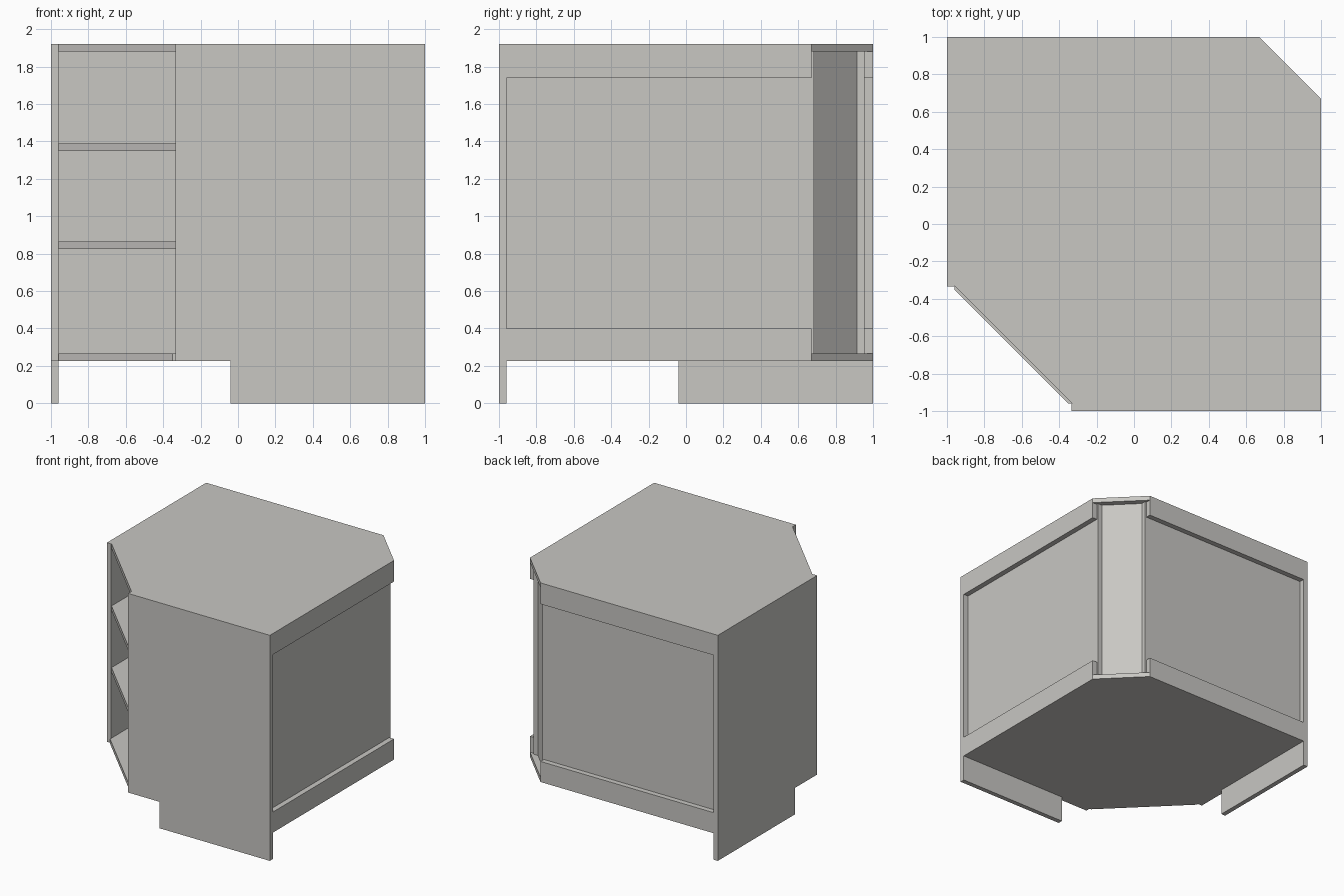
import bpy
import bmesh
from mathutils import Matrix, Vector

cube = bpy.data.objects.get("Cube")
if cube:
    bpy.data.objects.remove(cube, do_unlink=True)

grey = bpy.data.materials.new("warm_grey")
grey.use_nodes = True
colour = (0.58, 0.57, 0.545, 1)
grey.diffuse_color = colour
grey.node_tree.nodes["Principled BSDF"].inputs["Base Color"].default_value = colour

# Swaps x and y: the cabinet is symmetric about its diagonal
SWAP = Matrix(((0, 1, 0), (1, 0, 0), (0, 0, 1))).to_4x4()


def extrude(name, outline, offset, swap=False):
    """Solid made by sweeping a flat outline along an offset."""
    bm = bmesh.new()
    face = bm.faces.new([bm.verts.new(p) for p in outline])
    swept = bmesh.ops.extrude_face_region(bm, geom=[face])["geom"]
    moved = [v for v in swept if isinstance(v, bmesh.types.BMVert)]
    bmesh.ops.translate(bm, verts=moved, vec=Vector(offset))
    if swap:
        bm.transform(SWAP)
    bmesh.ops.recalc_face_normals(bm, faces=bm.faces)
    mesh = bpy.data.meshes.new(name)
    bm.to_mesh(mesh)
    bm.free()
    mesh.materials.append(grey)
    obj = bpy.data.objects.new(name, mesh)
    bpy.context.collection.objects.link(obj)


def board(name, z0, z1, outer, back_sum, front_sum):
    """Level board with a cut-off back corner and a diagonal front edge."""
    inner = -0.96
    half = [(outer, inner), (outer, back_sum - outer)]
    plan = half + [(y, x) for x, y in reversed(half)]
    # Front ends stay at the edges of the two side panels
    plan += [(inner, front_sum - inner), (front_sum - inner, inner)]
    extrude(name, [(x, y, z0) for x, y in plan], (0, 0, z1 - z0))


def block(name, x, y, z, swap=False):
    outline = [(x[0], y[0], z[0]), (x[1], y[0], z[0]),
               (x[1], y[1], z[0]), (x[0], y[1], z[0])]
    extrude(name, outline, (0, 0, z[1] - z[0]), swap)


BASE, FLOOR, CEILING, TOP = 0.225, 0.265, 1.88, 1.92

# Level boards
board("bottom_board", BASE, FLOOR, 1.0, 1.67, -1.31)
board("top_board", CEILING, TOP, 1.0, 1.67, -1.29)
for name, z in (("lower_shelf", 0.825), ("upper_shelf", 1.35)):
    board(name, z, z + 0.04, 0.915, 1.545, -1.29)

# Parts that repeat on both sides of the diagonal
for prefix, swap in (("front", False), ("right", True)):
    # Side panel with a foot cut into its lower edge
    profile = [(-0.04, 0), (1, 0), (1, TOP), (-0.335, TOP), (-0.335, BASE), (-0.04, BASE)]
    extrude(prefix + "_side_panel", [(x, -1, z) for x, z in profile], (0, 0.04, 0), swap)
    # Recessed back panel with a rail above and below
    block(prefix + "_back_panel", (0.915, 0.955), (-0.96, 0.685), (FLOOR, CEILING), swap)
    block(prefix + "_lower_rail", (0.955, 1), (-0.96, 0.67), (FLOOR, 0.40), swap)
    block(prefix + "_upper_rail", (0.955, 1), (-0.96, 0.67), (1.74, CEILING), swap)

# Upright panel closing the cut-off back corner
corner = [(0.915, 0.685), (0.685, 0.915), (0.657, 0.887), (0.887, 0.657)]
extrude("corner_panel", [(x, y, FLOOR) for x, y in corner], (0, 0, CEILING - FLOOR))
